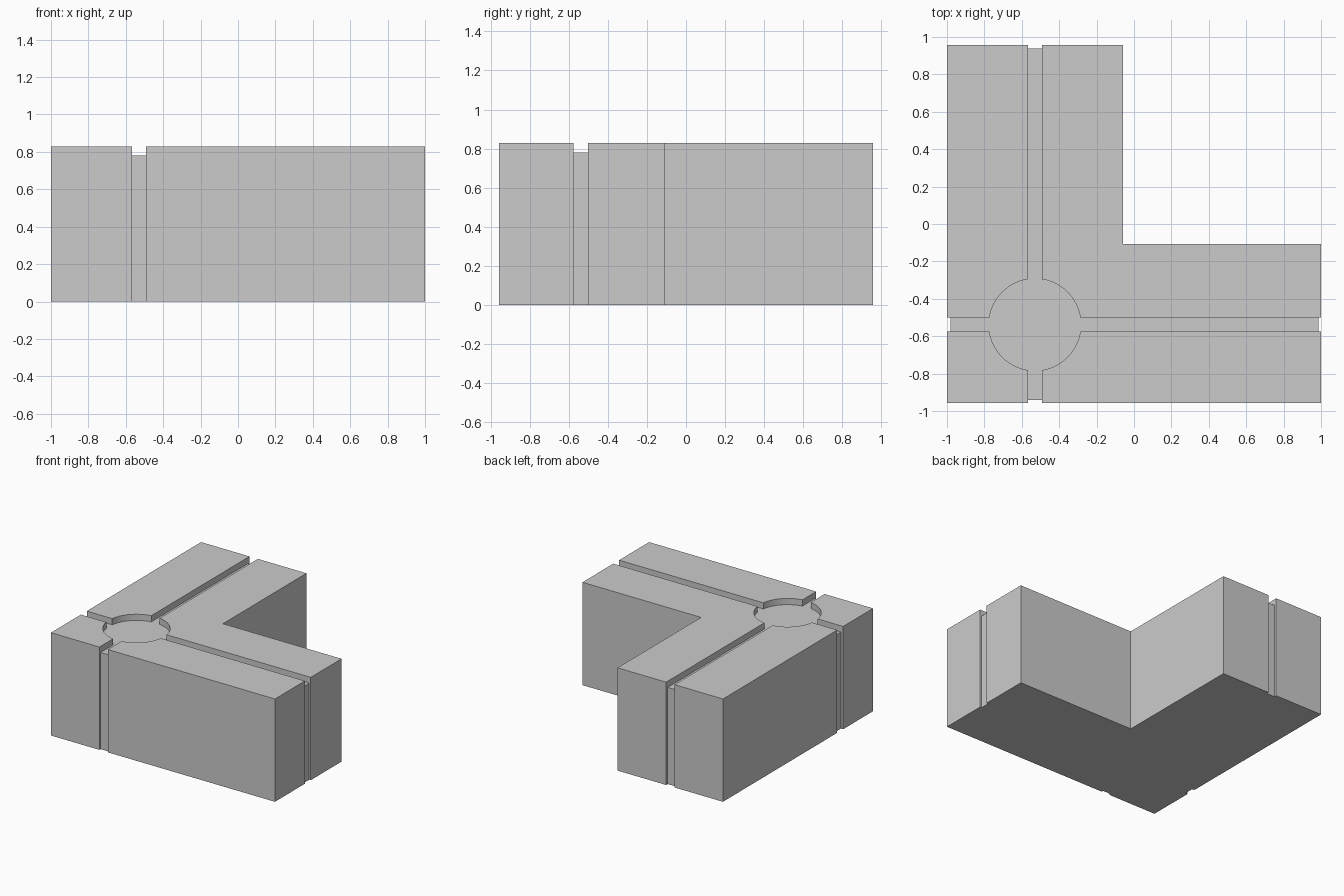
import bpy, bmesh, math

if "Cube" in bpy.data.objects:
    bpy.data.objects.remove(bpy.data.objects["Cube"])

H, FLOOR = 0.83, 0.78          # block height, channel floor height
CX, CY = -0.53, -0.538         # where the channels cross
W = 0.075                      # channel width
YE = 0.957                     # half depth of the block


def make_object(name, bm):
    bmesh.ops.recalc_face_normals(bm, faces=bm.faces)
    mesh = bpy.data.meshes.new(name)
    bm.to_mesh(mesh)
    bm.free()
    obj = bpy.data.objects.new(name, mesh)
    bpy.context.collection.objects.link(obj)
    return obj


def prism(name, pts, z0, z1):
    bm = bmesh.new()
    face = bm.faces.new([bm.verts.new((x, y, z0)) for x, y in pts])
    up = bmesh.ops.extrude_face_region(bm, geom=[face])["geom"]
    bmesh.ops.translate(bm, vec=(0, 0, z1 - z0),
                        verts=[v for v in up if isinstance(v, bmesh.types.BMVert)])
    return make_object(name, bm)


def box(name, x0, x1, y0, y1, z0, z1):
    return prism(name, [(x0, y0), (x1, y0), (x1, y1), (x0, y1)], z0, z1)


# L-shaped body
body = prism("corner_block", [(-1, -YE), (1, -YE), (1, -0.108), (-0.059, -0.108),
                              (-0.059, YE), (-1, YE)], 0, H)

# Round recess and the two top channels
h = W / 2
ring = [(CX + 0.246 * math.cos(math.tau * i / 64),
         CY + 0.246 * math.sin(math.tau * i / 64)) for i in range(64)]
cutters = [
    prism("recess_cutter", ring, FLOOR, 1),
    box("long_channel_cutter", -1.2, 1.2, CY - h, CY + h, FLOOR, 1),
    box("cross_channel_cutter", CX - h, CX + h, -1.2, 1.2, FLOOR, 1),
]

# Shallow vertical grooves continuing down the outer walls
D = 0.02
cutters += [
    box("left_groove_cutter", -1.2, -1 + D, CY - h, CY + h, -0.1, 1),
    box("right_groove_cutter", 1 - 0.014, 1.2, CY - h, CY + h, -0.1, 1),
    box("front_groove_cutter", CX - h, CX + h, -1.2, -YE + 0.015, -0.1, 1),
    box("back_groove_cutter", CX - h, CX + h, YE - D, 1.2, -0.1, 1),
]

bpy.context.view_layer.objects.active = body
for cutter in cutters:
    cutter.hide_render = True
    mod = body.modifiers.new(cutter.name, 'BOOLEAN')
    mod.operation, mod.solver, mod.object = 'DIFFERENCE', 'EXACT', cutter
    bpy.ops.object.modifier_apply(modifier=mod.name)
for cutter in cutters:
    bpy.data.objects.remove(cutter)

# Smooth the round recess wall, keep the block edges sharp
bpy.ops.object.select_all(action='DESELECT')
body.select_set(True)
bpy.ops.object.shade_smooth_by_angle(angle=math.radians(30))
